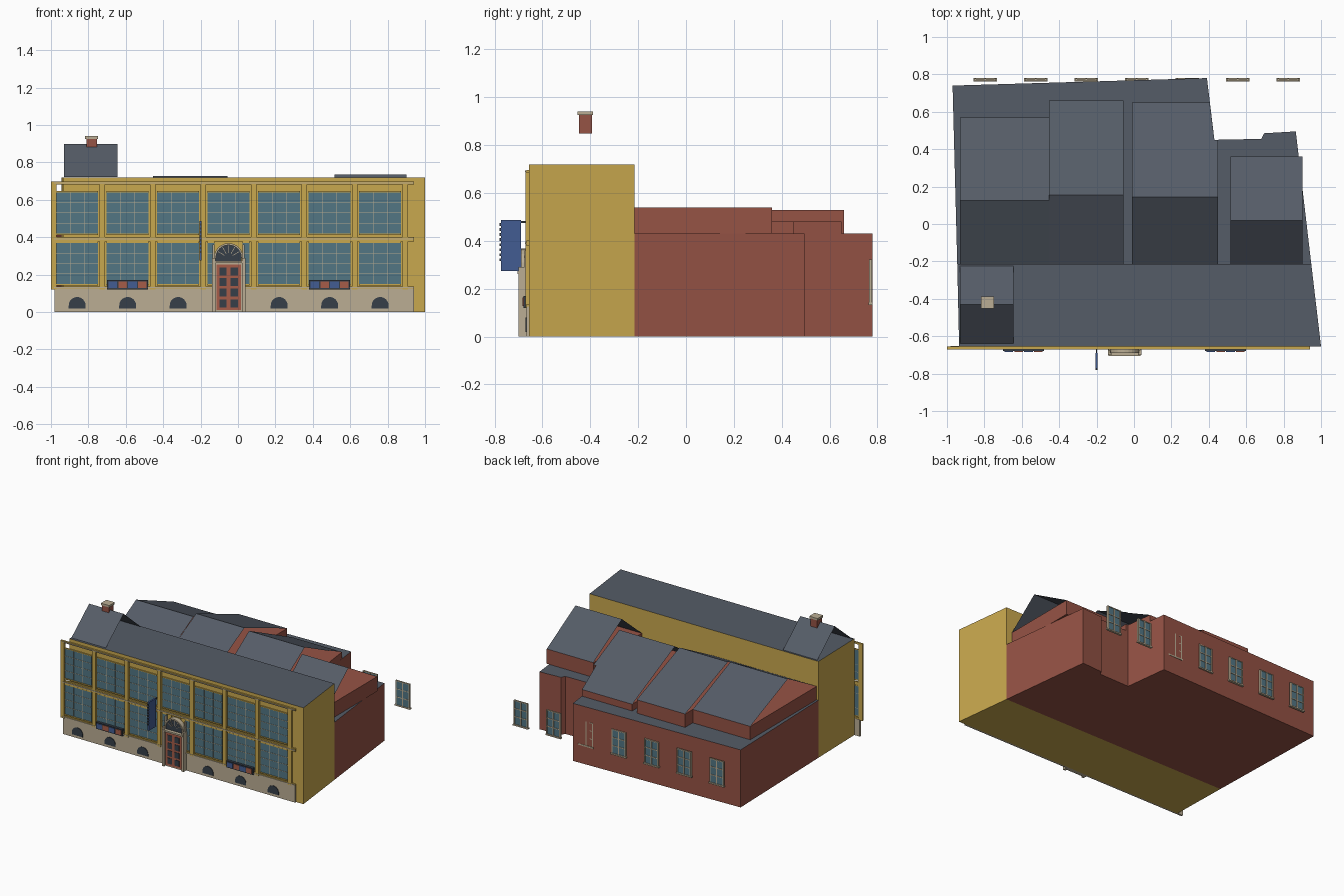
import bpy, bmesh, math

if "Cube" in bpy.data.objects:
    bpy.data.objects.remove(bpy.data.objects["Cube"])

def mat(name, hexa):
    m = bpy.data.materials.new(name)
    c = [int(hexa[i:i + 2], 16) / 255 for i in (0, 2, 4)]
    m.diffuse_color = [((v + .055) / 1.055) ** 2.4 if v > .04 else v / 12.92 for v in c] + [1]
    m.use_nodes = True
    m.node_tree.nodes["Principled BSDF"].inputs["Base Color"].default_value = m.diffuse_color
    return m

YELLOW, BRICK = mat("ochre", "C9A84E"), mat("brick", "965345")
SLATE, GLASS = mat("slate", "555C67"), mat("glass", "527684")
STONE, DARK = mat("stone", "BBAE94"), mat("dark", "363E48")
BLUE, DOOR = mat("blue", "425C92"), mat("door_red", "A65C48")

def obj(name, bm, mats):
    me = bpy.data.meshes.new(name)
    bm.to_mesh(me)
    bm.free()
    for m in mats:
        me.materials.append(m)
    o = bpy.data.objects.new(name, me)
    bpy.context.collection.objects.link(o)
    return o

def prism(name, pts, lo, hi, m, top=None, plane="xy"):
    """Extrude a 2D outline; plane xy goes up z, plane xz goes along y."""
    bm = bmesh.new()
    put = (lambda p, h: (p[0], p[1], h)) if plane == "xy" else (lambda p, h: (p[0], h, p[1]))
    a = [bm.verts.new(put(p, lo)) for p in pts]
    b = [bm.verts.new(put(p, hi)) for p in pts]
    bm.faces.new(a)
    cap = bm.faces.new(b)
    for i in range(len(pts)):
        j = (i + 1) % len(pts)
        bm.faces.new((a[i], a[j], b[j], b[i]))
    bmesh.ops.recalc_face_normals(bm, faces=bm.faces[:])
    if top:
        cap.material_index = 1
    return obj(name, bm, [m, top] if top else [m])

def box(name, x0, x1, y0, y1, z0, z1, m):
    return prism(name, [(x0, y0), (x1, y0), (x1, y1), (x0, y1)], z0, z1, m)

def arc(cx, cz, r, n=12):
    return [(cx + r * math.cos(math.pi * i / n), cz + r * math.sin(math.pi * i / n)) for i in range(n + 1)]

def gable(name, front, back, yr, zr, z0):
    """Two open roof slopes from front / back eave outlines up to a ridge."""
    bm = bmesh.new()
    slope = lambda y, ye: zr + (z0 - zr) * (y - yr) / (ye - yr)
    for pts, ye in ((front, min(p[1] for p in front)), (back, max(p[1] for p in back))):
        bm.faces.new([bm.verts.new((x, y, slope(y, ye))) for x, y in pts])
    obj(name, bm, [SLATE])

def rect(x0, x1, y0, y1):
    return [(x0, y0), (x1, y0), (x1, y1), (x0, y1)]

# Main front block and lower rear block
prism("front_block", [(-.935, -.655), (1, -.655), (.948, -.215), (-.945, -.215)], 0, .72, YELLOW, SLATE)
prism("rear_block", [(-.945, -.215), (.948, -.215), (.865, .495), (.695, .485), (.68, .455),
                     (.43, .45), (.39, .78), (-.97, .74)], 0, .43, BRICK, SLATE)

# Raised rear sections with open gable roofs: x0, x1, back, ridge y, eave z, ridge z
for n, (x0, x1, yb, yr, ze, zr) in enumerate([(-.93, -.455, .57, .125, .53, .715),
                                              (-.455, -.055, .66, .155, .53, .727),
                                              (-.01, .45, .65, .145, .48, .72),
                                              (.515, .9, .36, .02, .54, .735)]):
    body, back = rect(x0, x1, -.215, yb), rect(x0, x1, yr, yb)
    if n == 2:  # this one follows the slanted rear wall
        cut = [(.45, .45), (.43, .45), (.405, yb), (x0, yb)]
        body, back = body[:2] + cut, back[:2] + cut
    prism(f"rear_section_{n}", body, .43, ze, BRICK)
    gable(f"rear_roof_{n}", rect(x0, x1, -.215, yr), back, yr, zr, ze)

# Attic roof and chimney
gable("attic_roof", rect(-.93, -.645, -.64, -.43), rect(-.93, -.645, -.43, -.225), -.43, .897, .722)
box("chimney", -.81, -.755, -.448, -.393, .848, .927, BRICK)
box("chimney_cap", -.817, -.748, -.453, -.388, .925, .94, STONE)

# Stone plinth, rails and pilasters of the facade
box("plinth", -.98, .94, -.667, -.653, 0, .125, STONE)
for z, h in ((.13, .012), (.39, .024), (.69, .014)):
    box("rail", -1, .94, -.667, -.656, z - h / 2, z + h / 2, YELLOW)
    box("rail_trim", -.985, .94, -.672, -.664, z - .003, z + .003, STONE)
for i in range(8):
    x = -.985 + .27 * i if i == 0 else -.995 + .27 * i
    box("pilaster", x - .015, x + .015, -.67, -.655, .12, .695, YELLOW)

# Facade windows, plinth arches and window boxes
for i in range(7):
    x = -.86 + .27 * i
    for z in (.15, .42):
        if i == 3 and z < .3:
            parts = [(x - .112, -.125), (.025, x + .112)]
        else:
            parts = [(x - .112, x + .112)]
        for a, b in parts:
            box("window_glass", a, b, -.661, -.656, z, z + .22, GLASS)
            box("window_sill", a, b, -.667, -.656, z - .008, z, YELLOW)
            box("window_head", a, b, -.664, -.656, z + .22, z + .226, YELLOW)
            for k in range(1, 4):
                box("window_bar", a, b, -.663, -.656, z + .055 * k - .0012, z + .055 * k + .0012, STONE)
        for k in (-1, 1):
            box("window_mullion", x + k * .037 - .0015, x + k * .037 + .0015, -.663, -.656,
                z if len(parts) == 1 else .365, z + .22, STONE)
    if i != 3:
        prism("basement_arch", [(x - .045, .02), (x + .045, .02)] + arc(x, .035, .045), -.671, -.66, DARK, plane="xz")
    if i in (1, 5):
        box("window_box", x - .11, x + .11, -.68, -.655, .12, .17, DARK)
        for k, m in enumerate((BLUE, DOOR, BLUE, DOOR)):
            c = x - .08 + .053 * k
            box("box_panel", c - .023, c + .023, -.684, -.678, .127, .163, m)

# Entrance: surround, door with panes, fanlight
X = -.05
box("door_surround", X - .075, X + .075, -.685, -.655, 0, .27, STONE)
for s in (-1, 1):
    box("door_jamb", X + s * .08 - .009, X + s * .08 + .009, -.7, -.655, 0, .29, STONE)
    box("door_upper_jamb", X + s * .08 - .005, X + s * .08 + .005, -.675, -.655, .29, .36, STONE)
box("door_lintel", X - .085, X + .085, -.705, -.655, .262, .274, STONE)
box("door", X - .065, X + .065, -.69, -.68, .01, .255, DOOR)
for c in (-.03, .03):
    for r in range(4):
        z = .025 + .057 * r
        box("door_pane", X + c - .019, X + c + .019, -.693, -.688, z, z + .043, DARK)
prism("fanlight", arc(X, .29, .068), -.68, -.655, DARK, plane="xz")
box("fanlight_base", X - .07, X + .07, -.68, -.655, .272, .29, DARK)
prism("fanlight_arch", arc(X, .29, .078) + arc(X, .29, .068)[::-1], -.69, -.655, STONE, plane="xz")
for k in range(1, 6):
    t = math.pi * k / 6
    u, v = math.cos(t), math.sin(t)
    p = [(X + r * u + s * v * .0015, .29 + r * v - s * u * .0015)
         for r, s in ((.025, 1), (.066, 1), (.066, -1), (.025, -1))]
    prism("fanlight_spoke", p, -.683, -.678, STONE, plane="xz")

# Hanging banner with edge fringe and bracket
box("banner", -.206, -.194, -.773, -.69, .275, .487, BLUE)
box("banner_bracket", -.203, -.197, -.7, -.655, .475, .483, DARK)
for k in range(8):
    box("banner_fringe", -.205, -.195, -.78, -.773, .315 + .021 * k, .327 + .021 * k, DARK)

# Rear windows
for i in range(7):
    x = -.795 + .27 * i
    box("rear_glass", x - .055, x + .055, .766, .773, .14, .32, GLASS)
    box("rear_sill", x - .063, x + .063, .763, .78, .133, .143, STONE)
    for k in (-1, 0, 1):
        box("rear_frame", x + k * .054 - .004, x + k * .054 + .004, .764, .777, .14, .322, STONE)
    for z in (.2, .26, .319):
        box("rear_bar", x - .055, x + .055, .765, .776, z - .003, z + .003, STONE)
